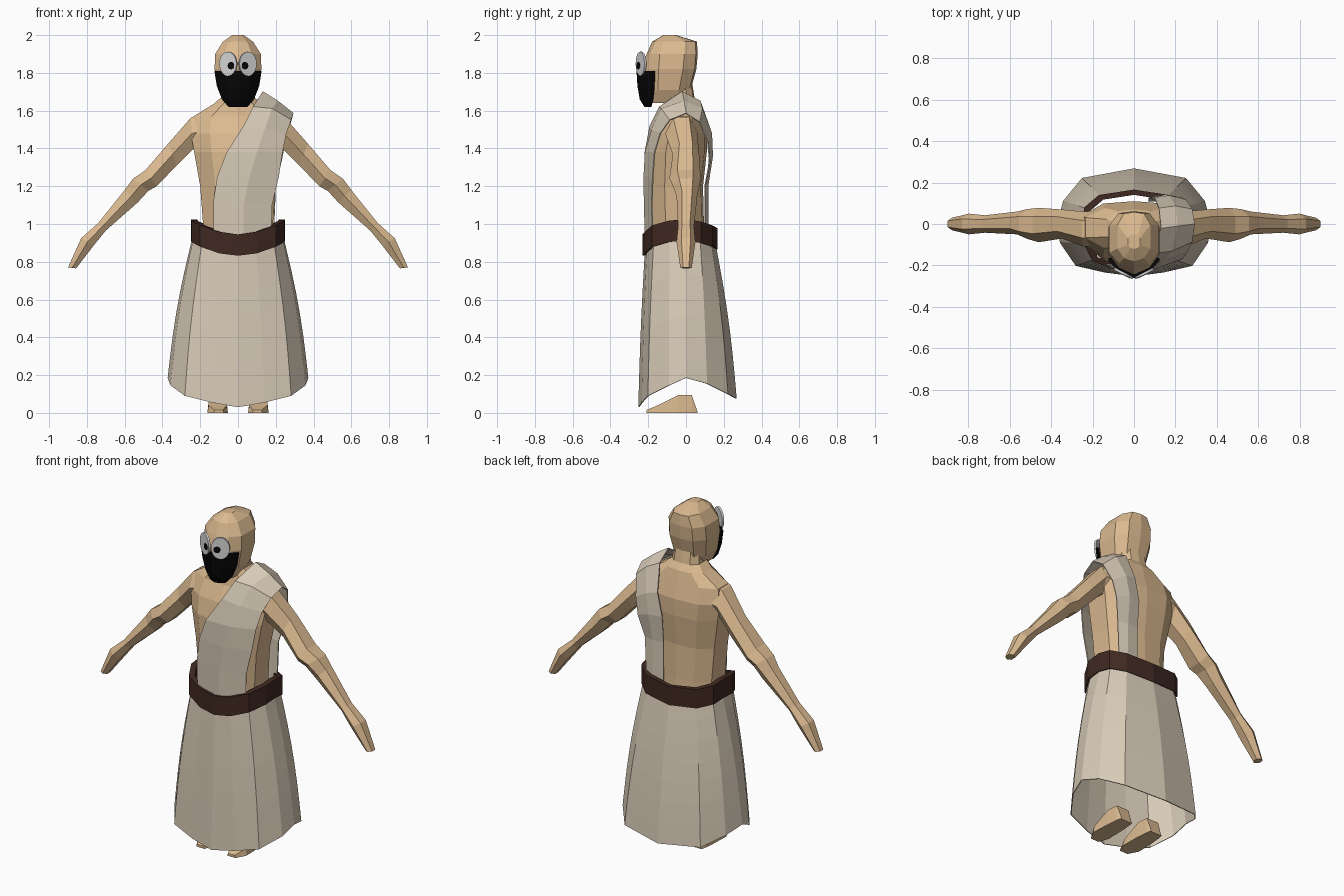
import bpy, bmesh, math
from mathutils import Vector

if "Cube" in bpy.data.objects:
    bpy.data.objects.remove(bpy.data.objects["Cube"])


def material(name, rgb):
    m = bpy.data.materials.new(name)
    m.diffuse_color = (*rgb, 1)
    m.use_nodes = True
    m.node_tree.nodes["Principled BSDF"].inputs["Base Color"].default_value = m.diffuse_color
    return m


SKIN = material("skin", (0.71, 0.49, 0.28))
CLOTH = material("cloth", (0.68, 0.59, 0.47))
LEATHER = material("dark_leather", (0.050, 0.021, 0.015))
BLACK = material("black", (0.002, 0.002, 0.002))
WHITE = material("eye_white", (0.68, 0.68, 0.68))


def finish(name, bm, mat):
    bmesh.ops.recalc_face_normals(bm, faces=bm.faces)
    me = bpy.data.meshes.new(name)
    bm.to_mesh(me)
    bm.free()
    me.materials.append(mat)
    ob = bpy.data.objects.new(name, me)
    bpy.context.collection.objects.link(ob)
    return ob


def loft(name, rings, mat, closed=True, caps=True, loop=False):
    """Skin a list of equal-length point rings."""
    bm = bmesh.new()
    vs = [[bm.verts.new(p) for p in r] for r in rings]
    n = len(vs[0])
    for i in range(len(vs) if loop else len(vs) - 1):
        a, b = vs[i], vs[(i + 1) % len(vs)]
        for j in range(n if closed else n - 1):
            k = (j + 1) % n
            bm.faces.new((a[j], a[k], b[k], b[j]))
    if caps and closed and not loop:
        bm.faces.new(vs[0])
        bm.faces.new(vs[-1])
    return finish(name, bm, mat)


def mirror_ring(half):
    """Half ring from front centre to back centre -> full ring."""
    return half + [(-x, y, z) for x, y, z in half[-2:0:-1]]


def solidify(ob, t):
    m = ob.modifiers.new("thickness", 'SOLIDIFY')
    m.thickness = t
    m.offset = 0


# Torso and neck: height, half width, front, back
def torso_ring(z, w, f, b):
    d = b - f
    return mirror_ring([(0, f, z), (.6 * w, f + .06 * d, z), (w, f + .3 * d, z),
                        (w, b - .25 * d, z), (.6 * w, b - .04 * d, z), (0, b, z)])


loft("torso", [torso_ring(*r) for r in (
    (.90, .185, -.19, .10), (1.0, .185, -.195, .095), (1.2, .20, -.20, .09),
    (1.38, .232, -.20, .11), (1.48, .25, -.175, .11), (1.57, .235, -.13, .085),
    (1.635, .13, -.12, .07), (1.67, .088, -.12, .045), (1.76, .08, -.12, .03))], SKIN)


# Head, with a wedge-shaped face: height, half width, nose, cheek, back
def head_ring(z, w, f, c, b):
    d = b - c
    return mirror_ring([(0, f, z), (.6 * w, (f + c) / 2, z), (w, c + .15 * d, z),
                        (w, c + .7 * d, z), (.62 * w, b - .04 * d, z), (0, b, z)])


loft("head", [head_ring(*r) for r in (
    (1.64, .07, -.20, -.18, .01), (1.71, .105, -.235, -.18, .025), (1.82, .124, -.245, -.18, .055),
    (1.90, .121, -.208, -.175, .062), (1.965, .08, -.18, -.15, .058), (2.0, .03, -.12, -.11, -.05))], SKIN)

# Face mask: a pointed wrap, outer curve plus flat back
mask = []
for z, w, side, mid, tip in ((1.62, .05, -.195, -.208, -.22), (1.66, .085, -.185, -.222, -.245),
                             (1.73, .112, -.178, -.232, -.257), (1.81, .125, -.176, -.235, -.262)):
    mask.append(mirror_ring([(0, tip, z), (.55 * w, mid, z), (w, side, z),
                             (w * .98, side + .012, z), (0, side + .012, z)]))
loft("face_mask", mask, BLACK)


# Eyes and pupils: thin discs lying on the slanted faces
def disc(name, loc, rx, rz, depth, turn, mat):
    bpy.ops.mesh.primitive_cylinder_add(vertices=20, radius=1, depth=1, location=loc,
                                        rotation=(math.pi / 2, 0, turn))
    ob = bpy.context.object
    ob.name = name
    ob.scale = (rx, rz, depth)
    ob.data.materials.append(mat)


TURN = math.radians(27)
for s, side in ((1, "left"), (-1, "right")):
    disc(side + "_eye", (s * .051, -.238, 1.848), .051, .064, .012, s * TURN, WHITE)
    disc(side + "_pupil", (s * .036, -.2505, 1.838), .019, .019, .008, s * TURN, BLACK)

# Arms: upper edge (x, z), lower edge (x, z), y centre, y half width
ARM = [((.15, 1.60), (.17, 1.40), -.02, .085), ((.25, 1.562), (.24, 1.395), -.025, .085),
       ((.37, 1.425), (.325, 1.31), 0, .07), ((.49, 1.285), (.43, 1.2), -.005, .083),
       ((.555, 1.24), (.475, 1.175), 0, .072), ((.60, 1.18), (.53, 1.115), .005, .055),
       ((.74, 1.005), (.70, .965), 0, .042), ((.83, .925), (.765, .885), 0, .05),
       ((.90, .77), (.857, .765), 0, .03)]
for s, side in ((1, "left"), (-1, "right")):
    rings = []
    for top, low, yc, w in ARM:
        t, l = Vector((s * top[0], yc, top[1])), Vector((s * low[0], yc, low[1]))
        y = Vector((0, 1, 0))
        rings.append([t - y * w * .5, t + y * w * .5, t.lerp(l, .5) + y * w,
                      l + y * w * .5, l - y * w * .5, t.lerp(l, .5) - y * w])
    loft(side + "_arm", rings, SKIN)

# Feet: wedge with ankle stump
for s, side in ((1, "left"), (-1, "right")):
    rings = []
    for y, a, b, h in ((-.21, .075, .13, .015), (-.15, .053, .162, .04), (-.04, .055, .158, .095),
                       (.03, .06, .152, .095), (.06, .065, .145, .01)):
        i = .006
        rings.append([(s * a, y, 0), (s * b, y, 0), (s * (b - i), y, h), (s * (a + i), y, h)])
    loft(side + "_foot", rings, SKIN)

# Belt: rectangular section swept round the waist, raised at the sides
BELT = mirror_ring([(0, -.23, .832), (.10, -.218, .845), (.20, -.18, .88), (.247, -.09, .905),
                    (.25, 0, .912), (.24, .08, .90), (.17, .14, .88), (0, .166, .865)])
sections = []
for x, y, z in BELT:
    ix, iy = x * .87, (y + .03) * .87 - .03
    sections.append([(x, y, z), (x, y, z + .113), (ix, iy, z + .113), (ix, iy, z)])
loft("belt", sections, LEATHER, loop=True)

# Skirt: blend from a waist ring hidden in the belt to the dipping hem ring
WAIST = [(x * .92, (y + .03) * .92 - .03, z + .05) for x, y, z in BELT]
HEM = mirror_ring([(0, -.25, .03), (.14, -.232, .055), (.28, -.20, .09), (.355, -.09, .145),
                   (.37, 0, .185), (.34, .11, .155), (.25, .22, .10), (0, .266, .075)])
rows = []
for i in range(8):
    t = i / 7
    spread = t + .12 * math.sin(math.pi * t)
    row = []
    for a, b in zip(WAIST, HEM):
        p = Vector(a).lerp(Vector(b), spread)
        p.z = a[2] + (b[2] - a[2]) * t
        row.append(p)
    rows.append(row)
solidify(loft("skirt", rows, CLOTH, caps=False), .005)

# Sash: strip from front waist over one shoulder to back waist
SASH = [((-.13, -.195, .93), (.03, -.215, .93), (.175, -.175, .93)),
        ((-.13, -.20, 1.12), (.03, -.22, 1.1), (.18, -.18, 1.1)),
        ((-.11, -.208, 1.25), (.06, -.222, 1.25), (.215, -.175, 1.25)),
        ((-.06, -.216, 1.38), (.10, -.215, 1.38), (.235, -.165, 1.38)),
        ((.03, -.19, 1.52), (.14, -.18, 1.5), (.255, -.135, 1.48)),
        ((.08, -.14, 1.62), (.18, -.13, 1.61), (.28, -.085, 1.55)),
        ((.13, -.02, 1.70), (.21, -.01, 1.65), (.292, 0, 1.585)),
        ((.12, .075, 1.65), (.20, .085, 1.61), (.28, .07, 1.54)),
        ((.10, .125, 1.5), (.17, .135, 1.48), (.25, .115, 1.43)),
        ((.07, .125, 1.36), (.15, .14, 1.36), (.23, .125, 1.33)),
        ((.07, .11, 1.2), (.14, .115, 1.2), (.20, .1, 1.2)),
        ((.07, .11, .95), (.14, .115, .95), (.19, .1, .95))]
solidify(loft("sash", SASH, CLOTH, closed=False), .006)
